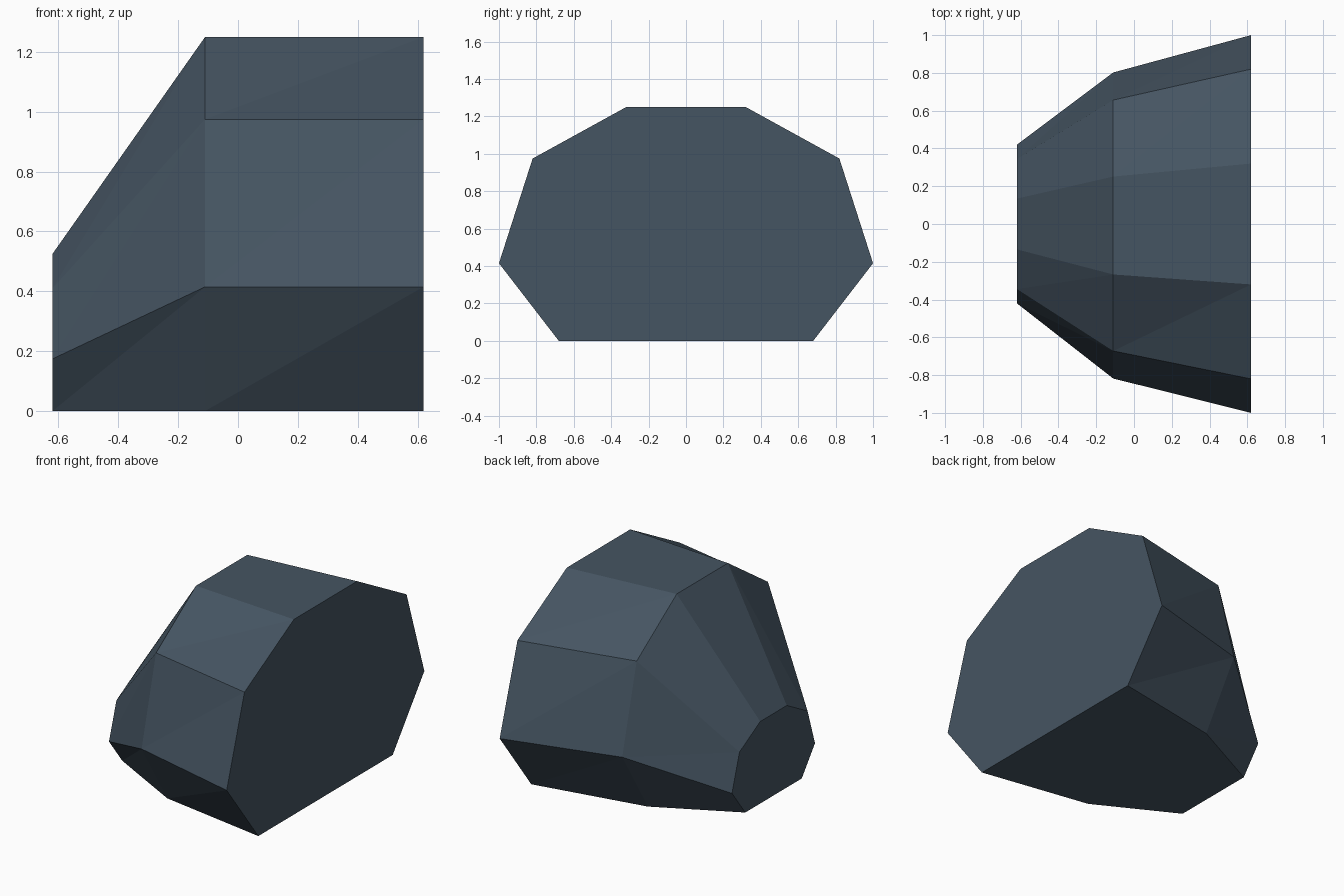
import bpy, bmesh

if "Cube" in bpy.data.objects:
    bpy.data.objects.remove(bpy.data.objects["Cube"])

# Dark slate material
mat = bpy.data.materials.new("dark slate blue")
mat.diffuse_color = (0.06, 0.09, 0.122, 1)
mat.use_nodes = True
mat.node_tree.nodes["Principled BSDF"].inputs["Base Color"].default_value = mat.diffuse_color

# Half of the cross-section (y, z), mirrored to a closed eight-sided ring
half = [(0.32, 1.25), (0.82, 0.975), (1.0, 0.415), (0.68, 0.0)]
ring = [(-y, z) for y, z in half] + half[::-1]

# Stations along x: position, width scale, height scale, sideways shift
stations = [(0.62, 1.0, 1.0, 0.0), (-0.11, 0.81, 1.0, -0.008), (-0.62, 0.42, 0.42, 0.0)]

bm = bmesh.new()
loops = [[bm.verts.new((x, y * sy + dy, z * sz)) for y, z in ring]
         for x, sy, sz, dy in stations]

# Side skin, split along the same diagonal all the way round
n = len(ring)
for a, b in zip(loops, loops[1:]):
    for i in range(n):
        j = (i + 1) % n
        bm.faces.new((a[i], a[j], b[j]))
        bm.faces.new((a[i], b[j], b[i]))

# Flat end caps
bm.faces.new(loops[0])
bm.faces.new(loops[-1])
bmesh.ops.recalc_face_normals(bm, faces=bm.faces)

mesh = bpy.data.meshes.new("tapered_block")
bm.to_mesh(mesh)
bm.free()
mesh.materials.append(mat)
obj = bpy.data.objects.new("tapered_block", mesh)
bpy.context.collection.objects.link(obj)
